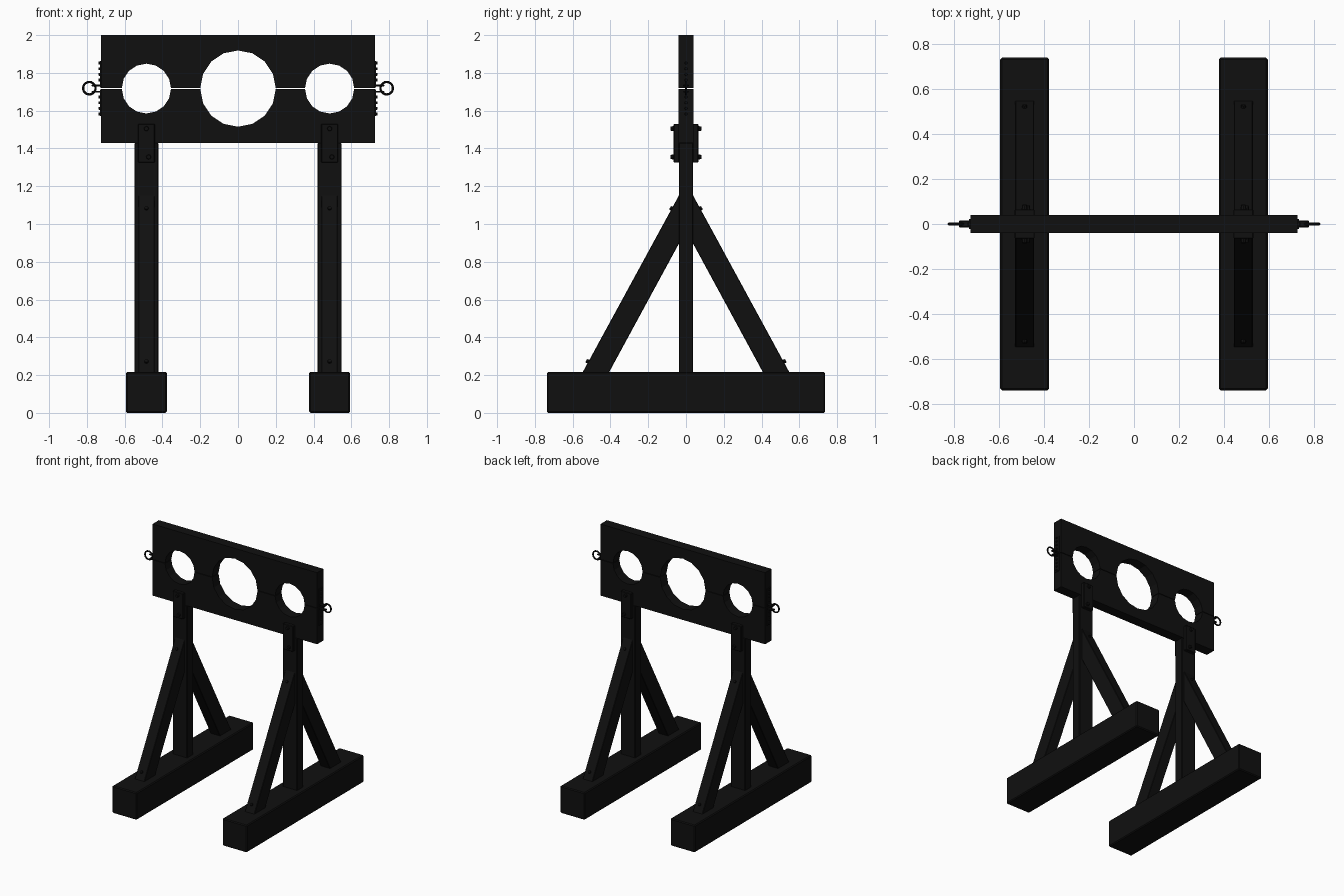
import bpy, bmesh, math
from mathutils import Vector

if "Cube" in bpy.data.objects:
    bpy.data.objects.remove(bpy.data.objects["Cube"])

mat = bpy.data.materials.new("dark")
mat.diffuse_color = (0.005, 0.005, 0.005, 1)
mat.use_nodes = True
mat.node_tree.nodes["Principled BSDF"].inputs["Base Color"].default_value = mat.diffuse_color


def finish(bm, name, bevel=0.0):
    bmesh.ops.recalc_face_normals(bm, faces=bm.faces)
    me = bpy.data.meshes.new(name)
    bm.to_mesh(me)
    bm.free()
    ob = bpy.data.objects.new(name, me)
    bpy.context.collection.objects.link(ob)
    me.materials.append(mat)
    if bevel:
        m = ob.modifiers.new("bevel", 'BEVEL')
        m.width = bevel
        m.segments = 1
    return ob


def box(name, lo, hi, bevel=0.0):
    lo, hi = Vector(lo), Vector(hi)
    bm = bmesh.new()
    bmesh.ops.create_cube(bm, size=1)
    for v in bm.verts:
        v.co = (lo + hi) / 2 + Vector(a * b for a, b in zip(v.co, hi - lo))
    return finish(bm, name, bevel)


def prism(name, pts, depth, bevel=0.0):
    """Closed outline extruded along a depth vector."""
    bm = bmesh.new()
    f = bm.faces.new([bm.verts.new(p) for p in pts])
    r = bmesh.ops.extrude_face_region(bm, geom=[f], use_keep_orig=True)
    bmesh.ops.translate(bm, vec=depth,
                        verts=[g for g in r["geom"] if isinstance(g, bmesh.types.BMVert)])
    return finish(bm, name, bevel)


def bolt(name, pos, axis, r=0.013, h=0.014):
    bm = bmesh.new()
    bmesh.ops.create_cone(bm, cap_ends=True, segments=8, radius1=r, radius2=r * 0.75, depth=2 * h)
    ob = finish(bm, name)
    ob.location = pos
    ob.rotation_euler = Vector(axis).to_track_quat('Z', 'Y').to_euler()
    return ob


# Neck and wrist boards, one above and one below the split line
SPLIT, GAP, HALF_X, HALF_Y = 1.717, 0.002, 0.725, 0.04
for name, s, edge in (("upper_board", 1, 2.0), ("lower_board", -1, 1.43)):
    z0 = SPLIT + s * GAP
    pts = [(-HALF_X, -HALF_Y, z0)]
    for cx, r in ((-0.485, 0.13), (0, 0.2), (0.485, 0.13)):
        for i in range(9):
            a = math.pi * (1 - i / 8)
            pts.append((cx + r * math.cos(a), -HALF_Y, z0 + s * r * math.sin(a)))
    pts += [(HALF_X, -HALF_Y, z0), (HALF_X, -HALF_Y, edge), (-HALF_X, -HALF_Y, edge)]
    prism(name, pts, (0, 2 * HALF_Y, 0))

for sx, side in ((-1, "left"), (1, "right")):
    cx = 0.485 * sx
    # Foot beam and post
    box(side + "_foot_beam", (cx - 0.108, -0.737, 0), (cx + 0.108, 0.737, 0.217), 0.007)
    box(side + "_post", (cx - 0.063, -0.038, 0.2), (cx + 0.063, 0.038, 1.43), 0.004)

    for sy, face in ((-1, "front"), (1, "back")):
        tag = f"{side}_{face}_"
        # Slanted brace with its bolts
        out = [(0.55, 0.21), (0.41, 0.21), (0.03, 0.91), (0.03, 1.165)]
        prism(tag + "brace", [(cx - 0.042, sy * y, z) for y, z in out], (0.084, 0, 0), 0.003)
        for y, z in ((0.072, 1.08), (0.516, 0.27)):
            bolt(tag + "brace_bolt", (cx, sy * y, z), (0, sy * 0.878, 0.479))
        # Joint plate between post and board
        ys = sorted((sy * 0.036, sy * 0.065))
        box(tag + "joint_plate", (cx - 0.045, ys[0], 1.325), (cx + 0.045, ys[1], 1.53), 0.004)
        for dx, z in ((0.012, 1.355), (0, 1.505)):
            bolt(tag + "plate_bolt", (cx + dx, sy * 0.066, z), (0, sy, 0), 0.015, 0.015)

    # Hasp plates, studs and lugs on the board ends
    for sz, level in ((1, "upper"), (-1, "lower")):
        tag = f"{side}_{level}_"
        xs = sorted((sx * 0.72, sx * 0.731))
        zs = sorted((SPLIT + sz * 0.006, SPLIT + sz * 0.145))
        box(tag + "hasp_plate", (xs[0], -0.022, zs[0]), (xs[1], 0.022, zs[1]))
        for k in range(4):
            bolt(tag + "hasp_stud", (sx * 0.731, 0, SPLIT + sz * (0.045 + 0.03 * k)),
                 (sx, 0, 0), 0.009, 0.008)
        xs = sorted((sx * 0.722, sx * 0.775))
        zs = sorted((SPLIT + sz * 0.012, SPLIT + sz * 0.022))
        box(tag + "hasp_lug", (xs[0], -0.015, zs[0]), (xs[1], 0.015, zs[1]), 0.003)

    # Locking ring
    bpy.ops.mesh.primitive_torus_add(major_segments=20, minor_segments=8, major_radius=0.033,
                                     minor_radius=0.006, location=(sx * 0.787, 0, SPLIT + 0.002),
                                     rotation=(math.pi / 2, 0, 0))
    ring = bpy.context.object
    ring.name = side + "_ring"
    ring.data.materials.append(mat)
    bpy.ops.object.shade_smooth_by_angle()
